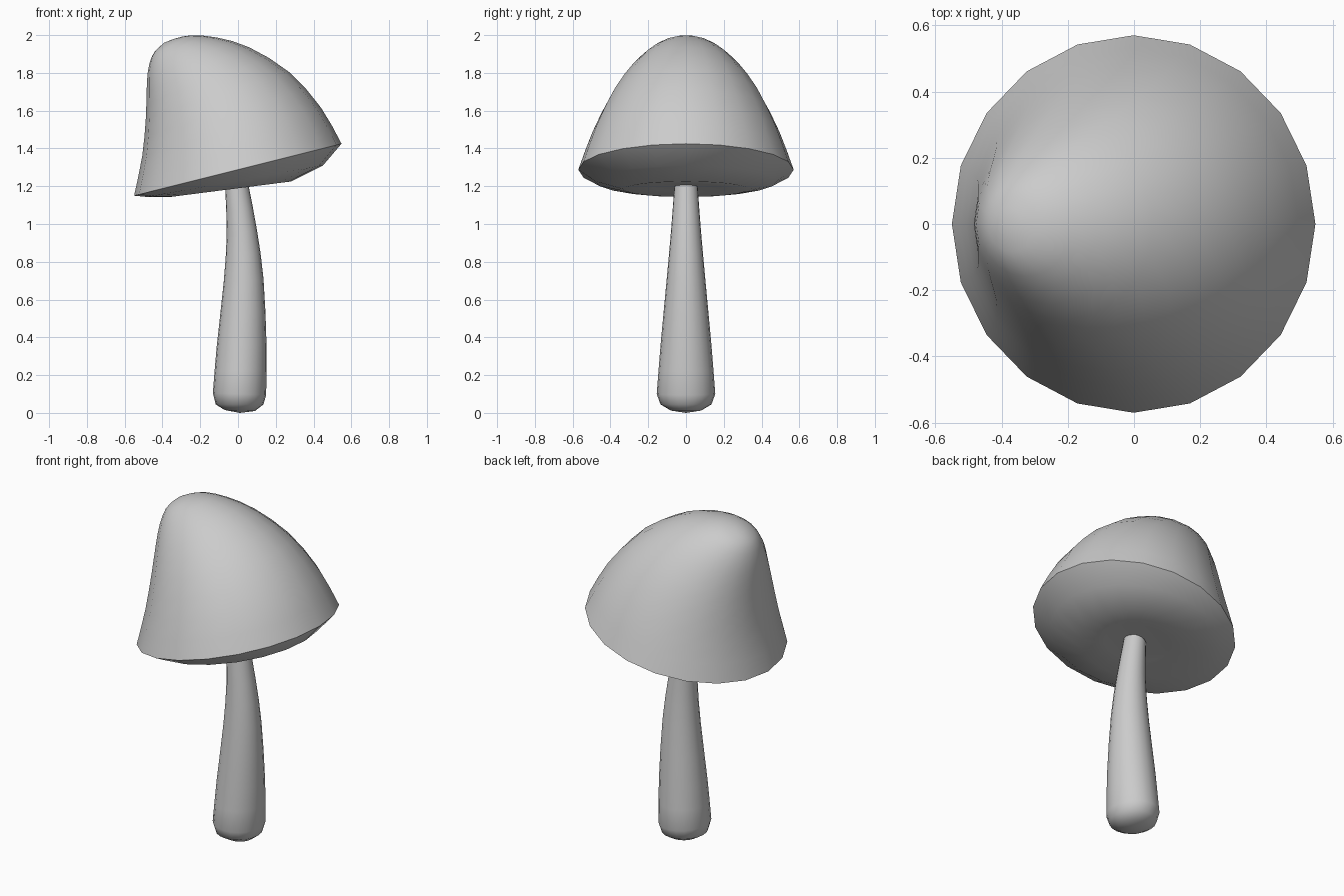
import bpy, bmesh
from math import cos, sin, tau, radians
from mathutils import Vector

if "Cube" in bpy.data.objects:
    bpy.data.objects.remove(bpy.data.objects["Cube"])


def catmull(rows, steps):
    """Smoothly add in-between rows to a list of number tuples."""
    p = [Vector(r) for r in rows]
    out = []
    for i in range(len(p) - 1):
        b, c = p[i], p[i + 1]
        a = p[i - 1] if i else b * 2 - c
        d = p[i + 2] if i + 2 < len(p) else c * 2 - b
        for k in range(steps):
            t = k / steps
            out.append(b + (c - a) * (t / 2)
                       + (a * 2 - b * 5 + c * 4 - d) * (t * t / 2)
                       + (b * 3 - a - c * 3 + d) * (t ** 3 / 2))
    return out + [p[-1]]


def loft(name, rows, sides, start, end):
    """Skin tilted rings (left x, left z, right x, right z, half depth), with end points."""
    bm = bmesh.new()
    rings = []
    for lx, lz, rx, rz, h in rows:
        ring = []
        for i in range(sides):
            a = tau * i / sides
            ring.append(bm.verts.new(((lx + rx) / 2 + (rx - lx) / 2 * cos(a), h * sin(a),
                                      (lz + rz) / 2 + (rz - lz) / 2 * cos(a))))
        rings.append(ring)
    for r, s in zip(rings, rings[1:]):
        for i in range(sides):
            j = (i + 1) % sides
            bm.faces.new((r[i], r[j], s[j], s[i]))
    for ring, tip in ((rings[0], start), (rings[-1], end)):
        v = bm.verts.new(tip)
        for i in range(sides):
            bm.faces.new((ring[i], ring[(i + 1) % sides], v))
    bmesh.ops.recalc_face_normals(bm, faces=bm.faces)
    mesh = bpy.data.meshes.new(name)
    bm.to_mesh(mesh)
    bm.free()
    ob = bpy.data.objects.new(name, mesh)
    bpy.context.collection.objects.link(ob)
    bpy.ops.object.select_all(action='DESELECT')
    ob.select_set(True)
    bpy.context.view_layer.objects.active = ob
    bpy.ops.object.shade_smooth_by_angle(angle=radians(50))
    return ob


# Cap: underside rings from the centre out, then the leaning dome
under = [(-0.20, 1.17, 0.16, 1.215, 0.18),
         (-0.36, 1.143, 0.28, 1.225, 0.33),
         (-0.48, 1.143, 0.45, 1.31, 0.48)]
dome = [(-0.55, 1.15, 0.548, 1.425, 0.57),
        (-0.507, 1.36, 0.44, 1.615, 0.495),
        (-0.488, 1.56, 0.27, 1.805, 0.395),
        (-0.484, 1.70, 0.06, 1.935, 0.29),
        (-0.477, 1.81, -0.11, 1.987, 0.20),
        (-0.455, 1.89, -0.25, 1.999, 0.12),
        (-0.425, 1.93, -0.34, 1.98, 0.05)]
loft("mushroom_cap", under + catmull(dome, 2), 20, (-0.02, 0, 1.20), (-0.39, 0, 1.96))

# Stem: rounded foot, then a tapering shaft that curves to the left
foot = [(-0.07, 0.015, 0.09, 0.01, 0.08),
        (-0.118, 0.045, 0.135, 0.045, 0.135)]
shaft = [(-0.133, 0.105, 0.149, 0.095, 0.155),
         (-0.113, 0.35, 0.151, 0.36, 0.135),
         (-0.076, 0.69, 0.135, 0.71, 0.103),
         (-0.06, 0.94, 0.10, 0.97, 0.08),
         (-0.067, 1.18, 0.055, 1.21, 0.062)]
loft("mushroom_stem", foot + catmull(shaft, 2), 20, (0.01, 0, 0.0), (-0.01, 0, 1.22))
